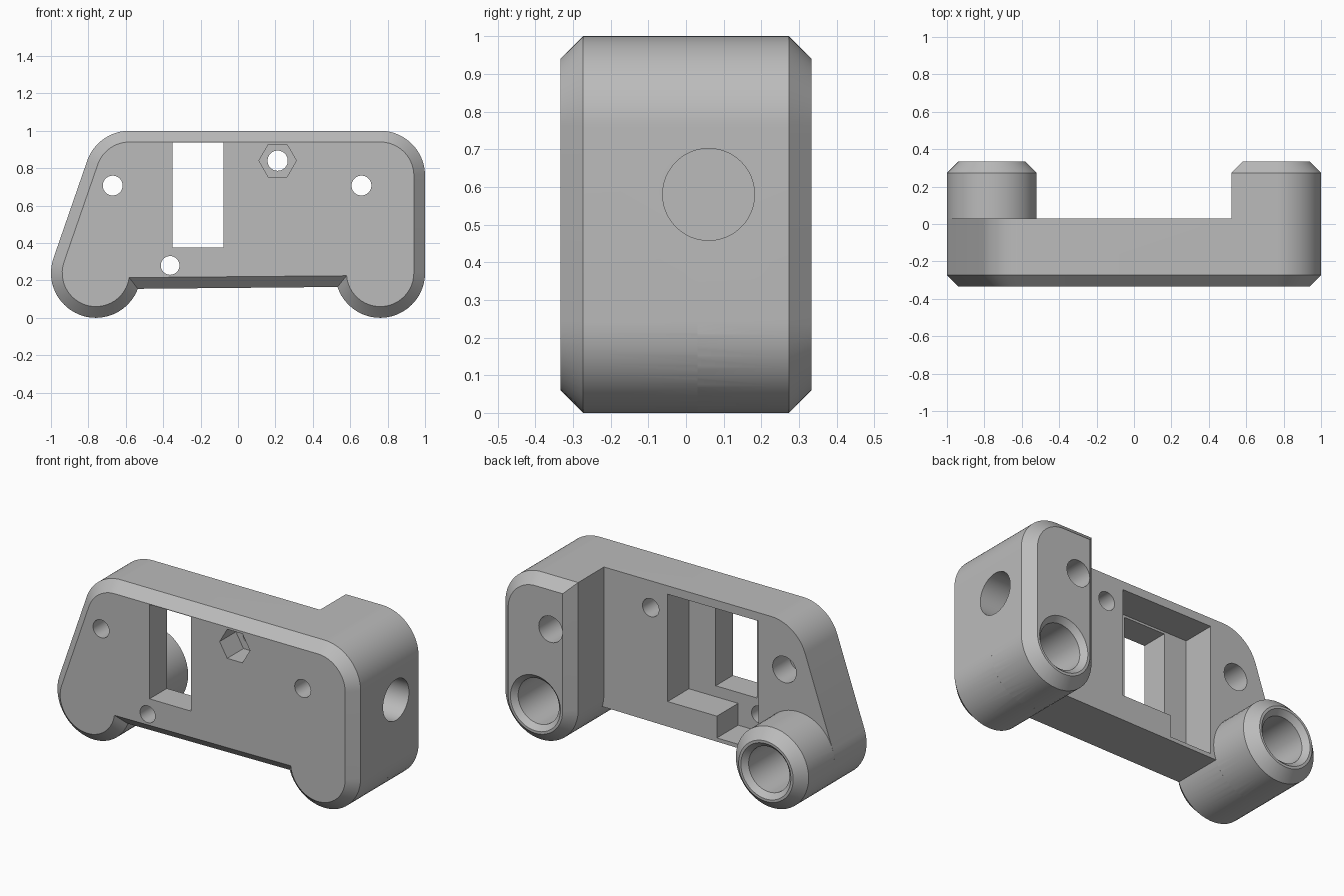
import bpy
import bmesh
from math import sin, cos, asin, atan2, degrees, radians

cube = bpy.data.objects.get("Cube")
if cube:
    bpy.data.objects.remove(cube, do_unlink=True)

R = 0.24            # corner and lobe radius
C = 0.06            # edge chamfer
LOBE = 0.76         # lobe centre distance from the middle
FRONT, PLATE_BACK, BACK = -0.333, 0.03, 0.333
SLANT = degrees(atan2(0.18, -0.52))   # direction facing out of the sloping end

grey = bpy.data.materials.new("grey plastic")
grey.use_nodes = True
grey.diffuse_color = (0.5, 0.5, 0.5, 1)
grey.node_tree.nodes["Principled BSDF"].inputs["Base Color"].default_value = (0.5, 0.5, 0.5, 1)


def arc(cx, cz, r, start, end, steps=24):
    angles = [radians(start + (end - start) * i / steps) for i in range(steps + 1)]
    return [(cx + r * cos(a), cz + r * sin(a)) for a in angles]


def circle(cx, cz, r, sides=48):
    return arc(cx, cz, r, 0, 360, sides)[:-1]


def loft(name, sections, sideways=False):
    """Closed solid through (outline, depth) sections along y, or along x."""
    bm = bmesh.new()
    rings = []
    for outline, d in sections:
        rings.append([bm.verts.new((d, u, z) if sideways else (u, d, z)) for u, z in outline])
    n = len(rings[0])
    for a, b in zip(rings, rings[1:]):
        for i in range(n):
            j = (i + 1) % n
            bm.faces.new((a[i], a[j], b[j], b[i]))
    bm.faces.new(rings[0])
    bm.faces.new(rings[-1])
    bmesh.ops.recalc_face_normals(bm, faces=bm.faces)
    mesh = bpy.data.meshes.new(name)
    bm.to_mesh(mesh)
    bm.free()
    mesh.materials.append(grey)
    obj = bpy.data.objects.new(name, mesh)
    bpy.context.collection.objects.link(obj)
    return obj


def box(name, x0, x1, y0, y1, z0, z1):
    outline = [(x0, z0), (x1, z0), (x1, z1), (x0, z1)]
    return loft(name, [(outline, y0), (outline, y1)])


def hole(name, cx, cz, steps, sides=48):
    return loft(name, [(circle(cx, cz, r, sides), y) for r, y in steps])


def combine(target, tool, operation):
    tool.hide_render = True
    mod = target.modifiers.new(tool.name, "BOOLEAN")
    mod.operation = operation
    mod.solver = "EXACT"
    mod.object = tool
    bpy.context.view_layer.objects.active = target
    bpy.ops.object.modifier_apply(modifier=mod.name)
    bpy.data.objects.remove(tool, do_unlink=True)


def plate_outline(d):
    """Body outline, inset by d, with two lobes under a slightly tilted edge."""
    r = R - d
    left = degrees(asin((R - 0.155 - d) / r))
    right = degrees(asin((R - 0.165 - d) / r))
    return (arc(-LOBE, R, r, SLANT, 360 - left)
            + arc(LOBE, R, r, 180 + right, 360)
            + arc(LOBE, 1 - R, r, 0, 90)
            + arc(-0.58, 1 - R, r, 90, SLANT))


def pillar_outline(d):
    r = R - d
    return (arc(LOBE, R, r, 180, 360) + arc(LOBE, 1 - R, r, 0, 90)
            + [(LOBE - r, 1 - d)])


# Chamfered front plate
body = loft("housing", [(plate_outline(C), FRONT), (plate_outline(0), FRONT + C),
                        (plate_outline(0), PLATE_BACK)])

# Tall pillar and round boss at the back
pillar = loft("pillar", [(pillar_outline(0), PLATE_BACK), (pillar_outline(0), BACK - C),
                         (pillar_outline(C), BACK)])
combine(body, pillar, "UNION")
boss = hole("boss", -LOBE, R, [(R, PLATE_BACK), (R, BACK - C), (R - C, BACK)])
combine(body, boss, "UNION")

# Rear pocket, its lower notch, and the window through the front
cutters = [
    box("pocket", -0.5, 0.1, -0.17, 0.1, 0.31, 0.95),
    box("notch", -0.5, -0.225, -0.17, 0.1, 0.18, 0.5),
    box("window", -0.35, -0.077, -0.5, 0, 0.375, 0.937),
]

# Countersunk lobe bores
for x in (-LOBE, LOBE):
    cutters.append(hole("lobe_bore", x, R, [(0.135, -0.12), (0.135, BACK - 0.03),
                                            (0.175, BACK + 0.01)]))

# Screw holes, wider from the back
for x in (-0.67, 0.66):
    cutters.append(hole("screw_hole", x, 0.707, [(0.053, -0.5), (0.053, 0.1)]))
    cutters.append(hole("screw_head", x, 0.707, [(0.078, -0.13), (0.078, 0.5)]))

# Small pin hole, and bolt hole with a hexagonal nut recess
cutters.append(hole("pin_hole", -0.363, 0.28, [(0.05, -0.5), (0.05, 0.1)]))
cutters.append(hole("bolt_hole", 0.212, 0.84, [(0.054, -0.5), (0.054, 0.1)]))
cutters.append(hole("nut_recess", 0.212, 0.84, [(0.1, -0.5), (0.1, -0.18)], 6))

# Blind hole in the upright end
side = circle(0.06, 0.58, 0.122)
cutters.append(loft("side_hole", [(side, 0.76), (side, 1.1)], sideways=True))

for cutter in cutters:
    combine(body, cutter, "DIFFERENCE")

# Smooth rounds, crisp edges
for o in bpy.context.selected_objects:
    o.select_set(False)
body.select_set(True)
bpy.context.view_layer.objects.active = body
bpy.ops.object.shade_smooth_by_angle(angle=radians(25))
